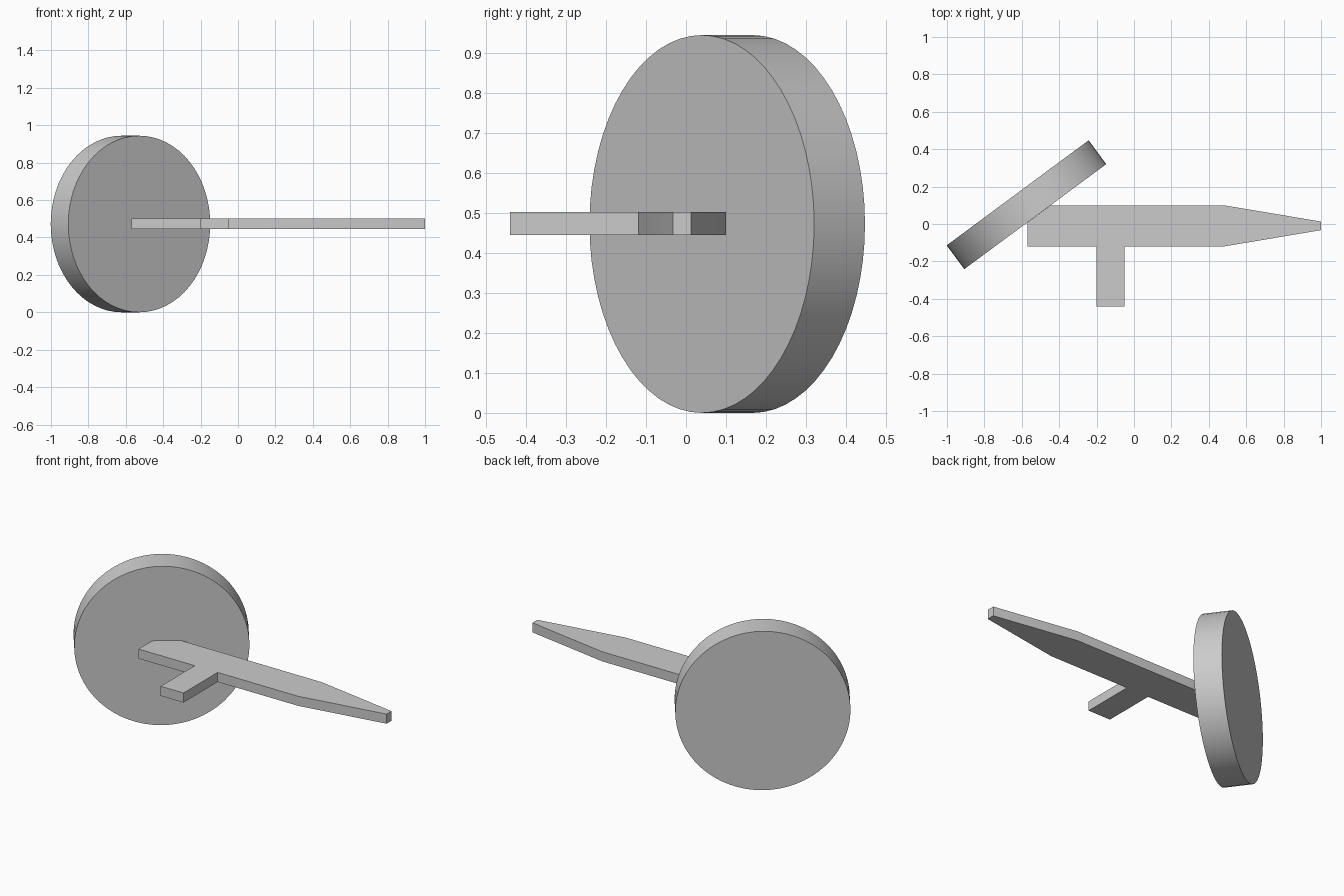
import bpy, bmesh, math
from mathutils import Matrix, Vector

if "Cube" in bpy.data.objects:
    bpy.data.objects.remove(bpy.data.objects["Cube"])


def finish(bm, name):
    bmesh.ops.recalc_face_normals(bm, faces=bm.faces)
    mesh = bpy.data.meshes.new(name)
    bm.to_mesh(mesh)
    bm.free()
    obj = bpy.data.objects.new(name, mesh)
    bpy.context.collection.objects.link(obj)
    bpy.ops.object.select_all(action='DESELECT')
    obj.select_set(True)
    bpy.context.view_layer.objects.active = obj
    bpy.ops.object.shade_smooth_by_angle(angle=math.radians(30))
    return obj


# Upright round disc, turned about z
RADIUS, THICK, TURN = 0.472, 0.158, math.radians(36.5)
CENTRE = Vector((-0.575, 0.103, RADIUS))
bm = bmesh.new()
bmesh.ops.create_cone(
    bm, cap_ends=True, segments=64, radius1=RADIUS, radius2=RADIUS, depth=THICK,
    matrix=Matrix.Translation(CENTRE) @ Matrix.Rotation(TURN, 4, 'Z')
    @ Matrix.Rotation(math.pi / 2, 4, 'X'))
finish(bm, "round_disc")

# Flat body with tapered nose and side grip; rear corner is cut where it meets the disc
outline = [(-0.57, -0.12), (-0.20, -0.12), (-0.20, -0.44), (-0.05, -0.44),
           (-0.05, -0.12), (0.48, -0.12), (1.0, -0.033), (1.0, 0.013),
           (0.48, 0.10), (-0.445, 0.10), (-0.57, 0.008)]
bm = bmesh.new()
face = bm.faces.new([bm.verts.new((x, y, 0.445)) for x, y in outline])
side = bmesh.ops.extrude_face_region(bm, geom=[face], use_keep_orig=True)["geom"]
bmesh.ops.translate(bm, vec=(0, 0, 0.057),
                    verts=[v for v in side if isinstance(v, bmesh.types.BMVert)])
finish(bm, "flat_body")
